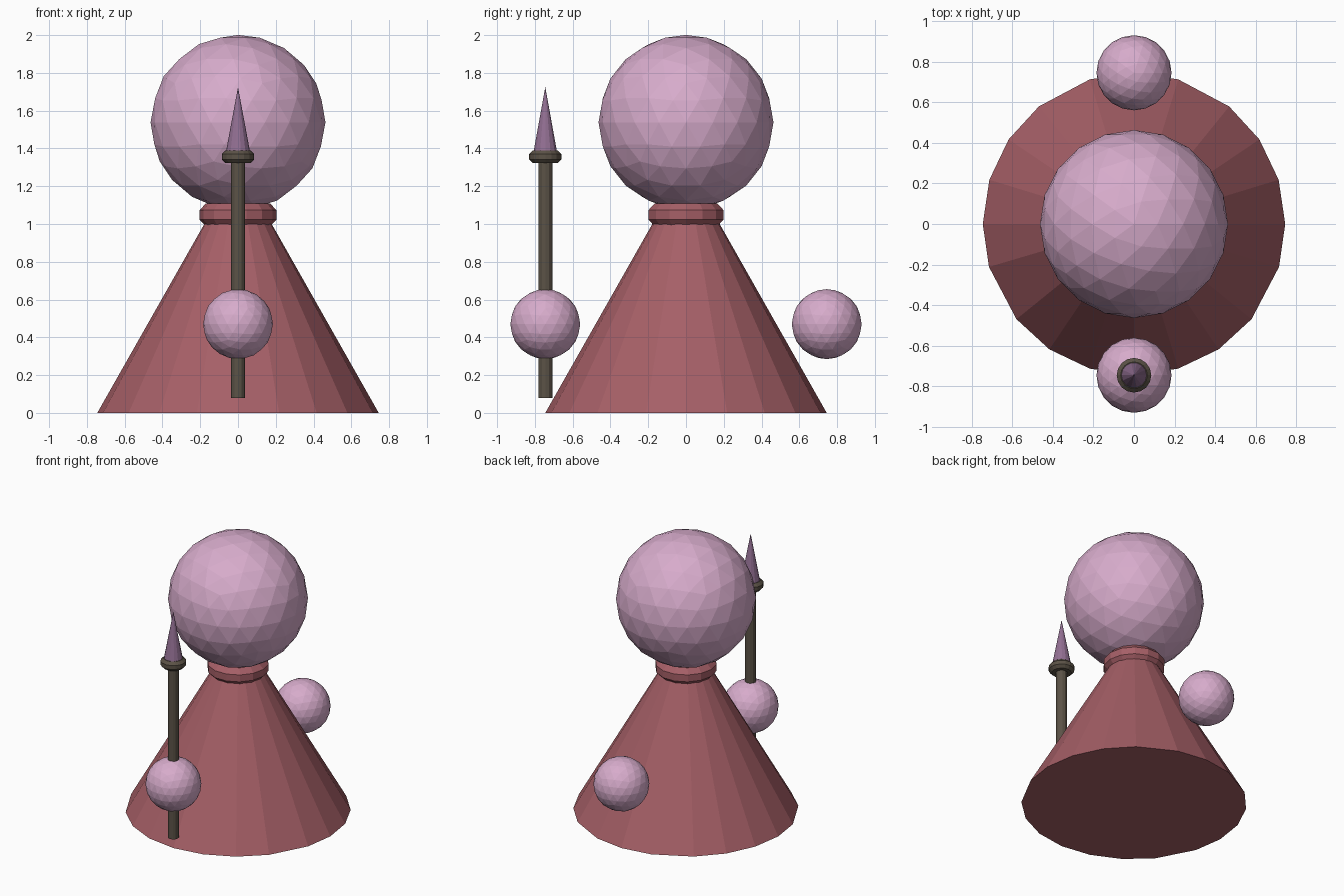
import bpy, bmesh, math

if "Cube" in bpy.data.objects:
    bpy.data.objects.remove(bpy.data.objects["Cube"])

def material(name, rgb):
    m = bpy.data.materials.new(name)
    m.diffuse_color = (*rgb, 1)
    m.use_nodes = True
    m.node_tree.nodes["Principled BSDF"].inputs["Base Color"].default_value = m.diffuse_color
    return m

PINK = material("pale pink", (0.68, 0.41, 0.60))
RED = material("dusty red", (0.38, 0.115, 0.135))
WOOD = material("dark wood", (0.105, 0.085, 0.062))
PURPLE = material("muted purple", (0.29, 0.16, 0.29))

def finish(name, bm, mat, loc=(0, 0, 0)):
    bmesh.ops.recalc_face_normals(bm, faces=bm.faces)
    me = bpy.data.meshes.new(name)
    bm.to_mesh(me)
    bm.free()
    me.materials.append(mat)
    ob = bpy.data.objects.new(name, me)
    ob.location = loc
    bpy.context.collection.objects.link(ob)

def ball(name, r, loc):
    bm = bmesh.new()
    bmesh.ops.create_icosphere(bm, subdivisions=3, radius=r)
    finish(name, bm, PINK, loc)

def lathe(name, profile, angles, mat, loc=(0, 0, 0), loop=False):
    """Revolve (radius, z) points; radius 0 makes a tip, open ends are capped."""
    bm = bmesh.new()
    rings = []
    for r, z in profile:
        if r == 0:
            rings.append([bm.verts.new((0, 0, z))] * len(angles))
        else:
            rings.append([bm.verts.new((r * math.cos(math.radians(a)),
                                        r * math.sin(math.radians(a)), z)) for a in angles])
    pairs = list(zip(rings, rings[1:])) + ([(rings[-1], rings[0])] if loop else [])
    n = len(angles)
    for a, b in pairs:
        for i in range(n):
            j = (i + 1) % n
            corners = [a[i], a[j], b[j], b[i]]
            bm.faces.new(list(dict.fromkeys(corners)))
    if not loop:
        for ring in (rings[0], rings[-1]):
            if len(set(ring)) > 2:
                bm.faces.new(ring)
    finish(name, bm, mat, loc)

def even(n):
    return [360 * i / n for i in range(n)]

def torus(name, major, minor, height, n, m, mat, loc):
    prof = [(major + minor * math.cos(math.radians(a + 180 / m)),
             height * math.sin(math.radians(a + 180 / m))) for a in even(m)]
    lathe(name, prof, even(n), mat, loc, loop=True)

# Robe: cone with slightly uneven facets, symmetric left to right
right = [-90, -73, -56, -39, -16.5, 0, 17, 34, 51, 73, 90]
left = [180 - a for a in reversed(right[1:-1])]
lathe("robe", [(0.745, 0), (0.15, 1.05)], right + left, RED)

# Collar
torus("collar", 0.145, 0.064, 0.066, 14, 8, RED, (0, 0, 1.048))

# Head and hands
ball("head", 0.463, (0, 0, 1.538))
for side, y in (("front", -0.745), ("back", 0.745)):
    ball(side + "_hand", 0.185, (0, y, 0.47))

# Spear held in the front hand
Y = -0.745
lathe("spear_shaft", [(0.037, 0.08), (0.037, 1.36)], even(12), WOOD, (0, Y, 0))
torus("spear_ring", 0.052, 0.036, 0.037, 16, 8, WOOD, (0, Y, 1.356))
lathe("spear_tip", [(0.066, 1.37), (0, 1.725)], even(14), PURPLE, (0, Y, 0))
